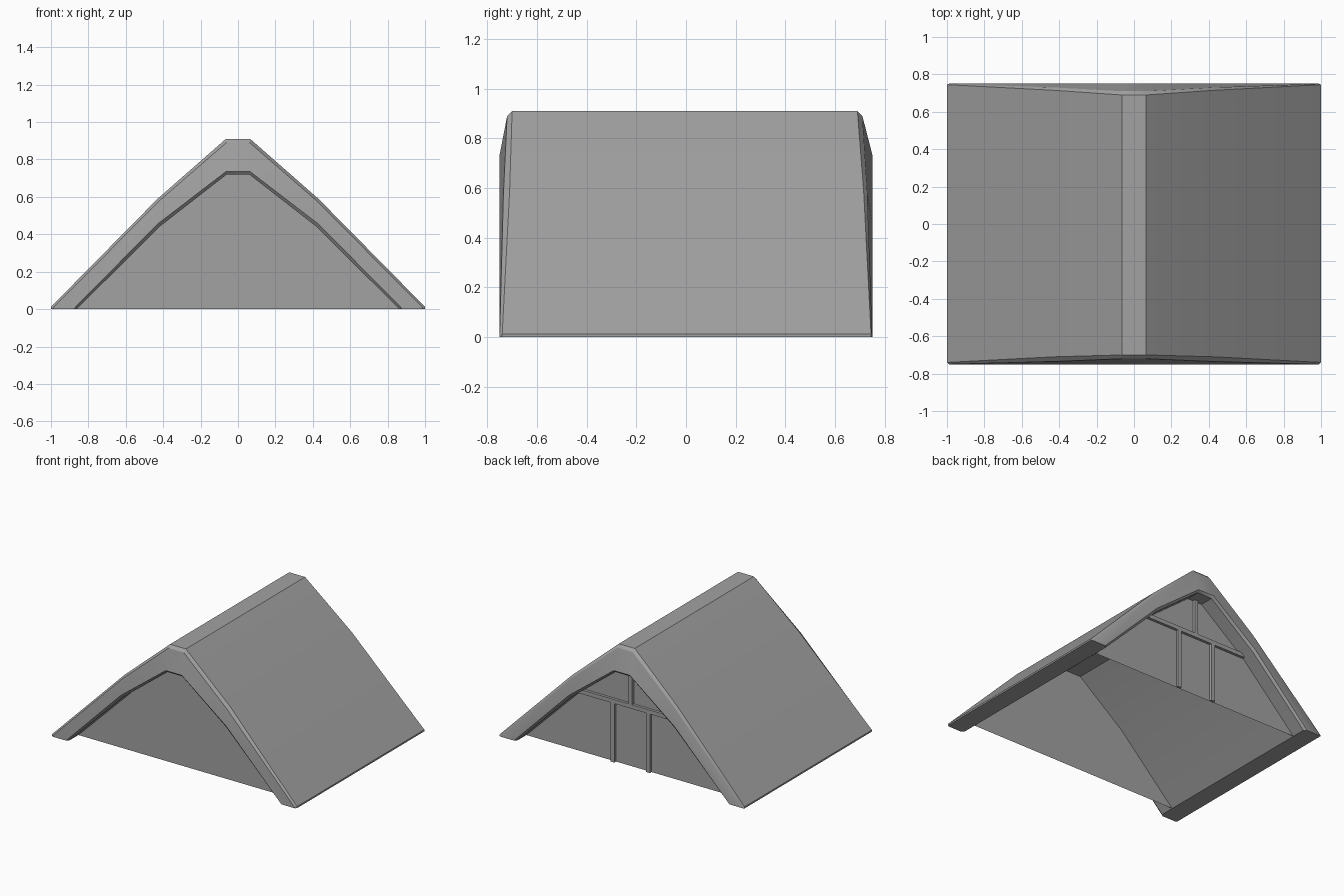
import bpy, bmesh

cube = bpy.data.objects.get("Cube")
if cube:
    bpy.data.objects.remove(cube)

# One plain grey for the whole model
GREY = (0.36, 0.36, 0.36, 1)
grey = bpy.data.materials.new("plain grey")
grey.use_nodes = True
grey.diffuse_color = GREY
grey.node_tree.nodes["Principled BSDF"].inputs["Base Color"].default_value = GREY


def finish(name, bm, smooth=False):
    bmesh.ops.recalc_face_normals(bm, faces=bm.faces[:])
    mesh = bpy.data.meshes.new(name)
    bm.to_mesh(mesh)
    bm.free()
    mesh.materials.append(grey)
    obj = bpy.data.objects.new(name, mesh)
    bpy.context.collection.objects.link(obj)
    if smooth:
        bpy.ops.object.select_all(action='DESELECT')
        obj.select_set(True)
        bpy.context.view_layer.objects.active = obj
        bpy.ops.object.shade_smooth_by_angle(angle=0.5)
    return obj


# Half profiles (x, z): foot, eave lip, kink, ridge
TOP = [(1, 0), (1, .012), (.43, .59), (.065, .91)]
FASCIA_OUTER = [(.988, 0), (.985, .010), (.425, .575), (.062, .89)]
FASCIA_INNER = [(.88, 0), (.872, .008), (.43, .455), (.065, .735)]
SOFFIT = [(.862, 0), (.854, .008), (.42, .44), (.06, .72)]


def rail(bm, profile, depths):
    """Full gable line, mirrored in x, with a y depth per profile point."""
    half = [(x, y, z) for (x, z), y in zip(profile, depths)]
    points = half + [(-x, y, z) for x, y, z in reversed(half)]
    return [bm.verts.new(p) for p in points]


# Roof shell: rails around its section, with bevelled, leaning gable ends
bm = bmesh.new()
rails = [rail(bm, p, d) for p, d in (
    (TOP, (.745, .745, .715, .69)),
    (TOP, (-.74, -.74, -.71, -.70)),
    (FASCIA_OUTER, (-.75, -.75, -.735, -.72)),
    (FASCIA_INNER, [-.75] * 4),
    (SOFFIT, [-.735] * 4),
    (SOFFIT, [.735] * 4),
    (FASCIA_INNER, [.75] * 4),
    (FASCIA_OUTER, (.75, .75, .73, .71)),
)]
for a, b in zip(rails, rails[1:] + rails[:1]):
    for i in range(len(a) - 1):
        bm.faces.new((a[i], a[i + 1], b[i + 1], b[i]))
for end in (0, -1):
    bm.faces.new([r[end] for r in rails])
finish("roof_shell", bm, smooth=True)

# Recessed gable walls
WALL_Y = .63
for name, y in (("front_gable_wall", -WALL_Y), ("back_gable_wall", WALL_Y)):
    bm = bmesh.new()
    bm.faces.new(rail(bm, SOFFIT, [y] * 4))
    finish(name, bm)


# Battens on the back gable
def batten(name, x0, x1, z0, z1, depth=.02):
    bm = bmesh.new()
    bmesh.ops.create_cube(bm, size=1)
    bmesh.ops.scale(bm, vec=(x1 - x0, depth, z1 - z0), verts=bm.verts)
    bmesh.ops.translate(bm, vec=((x0 + x1) / 2, WALL_Y + depth / 2, (z0 + z1) / 2),
                        verts=bm.verts)
    finish(name, bm)


W = .015
batten("cross_batten", -.42, .42, .45 - W, .45 + W)
batten("upper_batten", -W, W, .45 + W, .72)
for side, x in (("left", .145), ("right", -.145)):
    batten(side + "_lower_batten", x - W, x + W, 0, .45 - W)
